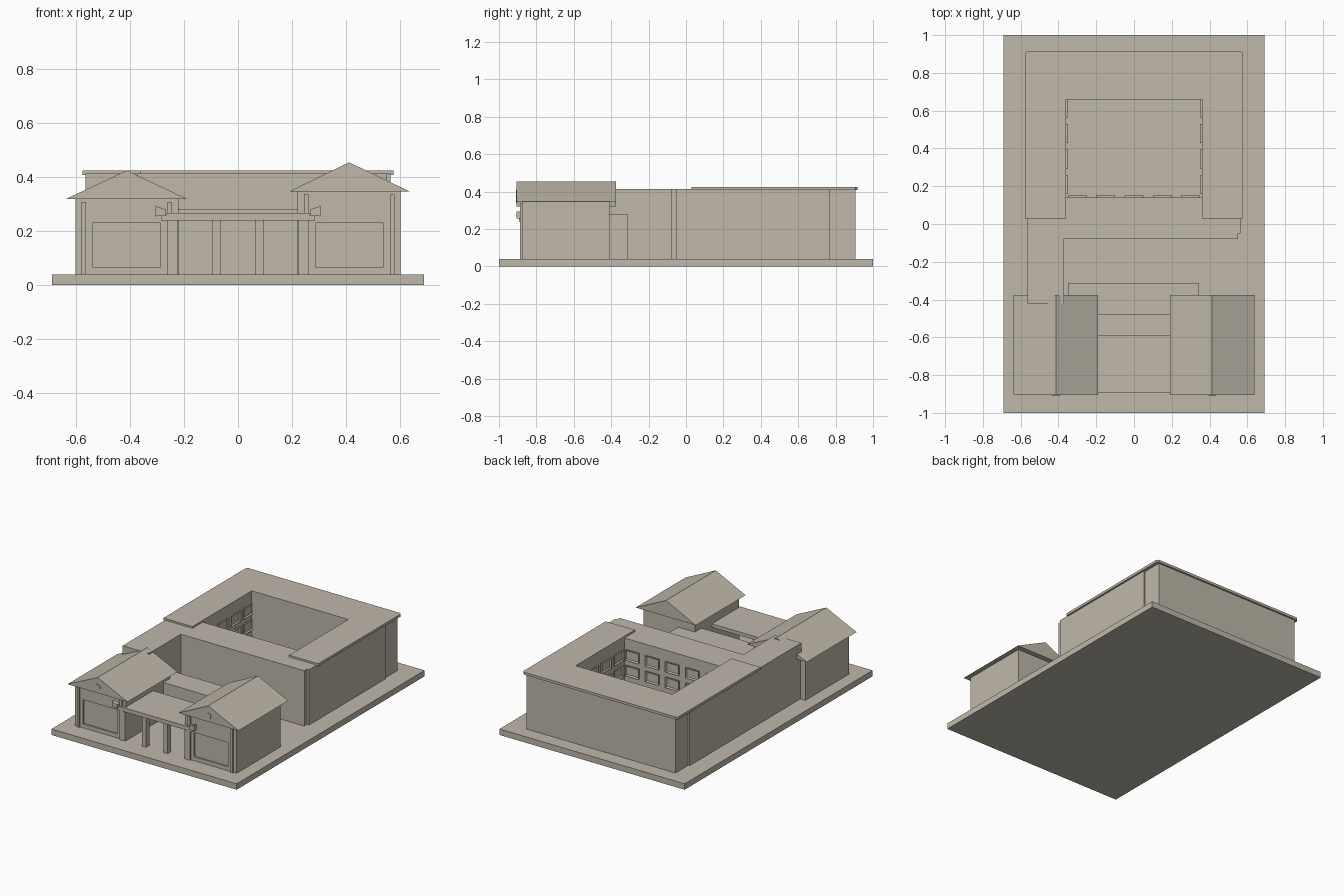
import bpy, bmesh, math
from mathutils import Matrix, Vector

if "Cube" in bpy.data.objects:
    bpy.data.objects.remove(bpy.data.objects["Cube"])

stone = bpy.data.materials.new("warm_stone")
stone.diffuse_color = (0.52, 0.475, 0.40, 1)
stone.use_nodes = True
stone.node_tree.nodes["Principled BSDF"].inputs["Base Color"].default_value = stone.diffuse_color


def finish(name, bm):
    bmesh.ops.recalc_face_normals(bm, faces=bm.faces)
    mesh = bpy.data.meshes.new(name)
    bm.to_mesh(mesh)
    bm.free()
    mesh.materials.append(stone)
    obj = bpy.data.objects.new(name, mesh)
    bpy.context.collection.objects.link(obj)
    return obj


def prism(name, outline, lo, hi, along="z"):
    """Extrude an outline: (x, y) along z, or (x, z) along y."""
    bm = bmesh.new()
    place = (lambda p, h: (p[0], p[1], h)) if along == "z" else (lambda p, h: (p[0], h, p[1]))
    face = bm.faces.new([bm.verts.new(place(p, lo)) for p in outline])
    moved = bmesh.ops.extrude_face_region(bm, geom=[face])["geom"]
    step = Vector(place((0, 0), hi - lo))
    for v in moved:
        if isinstance(v, bmesh.types.BMVert):
            v.co += step
    return finish(name, bm)


def box(name, x0, x1, y0, y1, z0, z1):
    return prism(name, [(x0, y0), (x1, y0), (x1, y1), (x0, y1)], z0, z1)


def windows(name, centres, turn):
    """Raised frames with recessed panes, facing -y before turning about z."""
    bm = bmesh.new()
    rot = Matrix.Rotation(turn, 4, "Z")
    for c in centres:
        m = Matrix.Translation(c) @ rot @ Matrix.Diagonal((0.1, 0.02, 0.07, 1))
        verts = bmesh.ops.create_cube(bm, size=1, matrix=m)["verts"]
        out = rot @ Vector((0, -1, 0))
        faces = {f for v in verts for f in v.link_faces}
        front = max(faces, key=lambda f: (f.calc_center_median() - Vector(c)).dot(out))
        bmesh.ops.inset_region(bm, faces=[front], thickness=0.01)
        for v in front.verts:
            v.co -= out * 0.009
    return finish(name, bm)


# Ground plate
box("ground_plate", -0.69, 0.69, -1, 1, 0, 0.04)

# Courtyard building: L-shaped front wing, side wings, rear wing
prism("front_and_left_wing",
      [(-0.565, -0.42), (-0.37, -0.42), (-0.37, -0.08), (0.55, -0.08), (0.55, -0.05),
       (0.565, -0.05), (0.565, 0.14), (-0.565, 0.14)], 0.04, 0.413)
box("left_side_wing", -0.565, -0.36, 0.14, 0.77, 0.04, 0.412)
box("right_side_wing", 0.36, 0.565, 0.14, 0.77, 0.04, 0.412)
box("rear_wing", -0.555, 0.555, 0.66, 0.905, 0.04, 0.412)
prism("overhanging_roof",
      [(-0.577, 0.03), (-0.577, 0.905), (-0.565, 0.917), (0.565, 0.917), (0.577, 0.905),
       (0.577, 0.03), (0.36, 0.03), (0.36, 0.66), (-0.36, 0.66), (-0.36, 0.03)],
      0.408, 0.425)

# Courtyard windows on three walls
rows = (0.09, 0.2, 0.305)
windows("courtyard_front_windows",
        [(x * 0.15, 0.14, z) for x in range(-2, 3) for z in rows], math.pi)
for side, name in ((-1, "left"), (1, "right")):
    windows("courtyard_" + name + "_windows",
            [(side * 0.36, 0.21 + i * 0.135, z) for i in range(4) for z in rows],
            -side * math.pi / 2)

# Two gatehouses, the right one a little taller
for side, name, eave, ridge in ((-1, "left", 0.32, 0.425), (1, "right", 0.347, 0.455)):
    def span(a, b):
        return sorted((side * a, side * b))

    box(name + "_gatehouse_body", *span(0.22, 0.603), -0.866, -0.41, 0.04, eave)
    prism(name + "_gatehouse_roof",
          [(side * 0.19, eave), (side * 0.637, eave), (side * 0.412, ridge)],
          -0.905, -0.375, "y")
    # Front facing built around a recessed panel
    front = name + "_front_facing_"
    box(front + "inner", *span(0.22, 0.287), -0.876, -0.866, 0.04, eave)
    box(front + "outer", *span(0.54, 0.603), -0.876, -0.866, 0.04, eave)
    box(front + "sill", *span(0.287, 0.54), -0.876, -0.866, 0.04, 0.067)
    box(front + "top", *span(0.287, 0.54), -0.876, -0.866, 0.23, eave)
    # Slim pilasters
    box(name + "_inner_pilaster", *span(0.245, 0.262), -0.887, -0.87, 0.04, eave - 0.012)
    box(name + "_outer_pilaster", *span(0.564, 0.58), -0.887, -0.87, 0.04, eave - 0.012)
    # Round disc in the gable
    bm = bmesh.new()
    bmesh.ops.create_cone(bm, cap_ends=True, segments=24, radius1=0.021, radius2=0.021,
                          depth=0.008,
                          matrix=Matrix.Translation((side * 0.412, -0.905, eave + 0.039))
                          @ Matrix.Rotation(math.pi / 2, 4, "X"))
    finish(name + "_gable_disc", bm)
    # Portico supports and flared end blocks
    box(name + "_portico_column", *span(0.065, 0.095), -0.885, -0.85, 0.04, 0.245)
    box(name + "_portico_end_column", *span(0.222, 0.26), -0.885, -0.85, 0.04, 0.245)
    prism(name + "_portico_end_block",
          [(side * 0.267, 0.258), (side * 0.306, 0.255), (side * 0.306, 0.293),
           (side * 0.267, 0.28)], -0.905, -0.878, "y")

# Portico roof slab and the low block behind it
box("portico_beam", -0.285, 0.285, -0.893, -0.87, 0.24, 0.258)
box("portico_roof", -0.265, 0.265, -0.893, -0.59, 0.243, 0.267)
box("low_rear_block", -0.35, 0.345, -0.48, -0.313, 0.04, 0.28)
